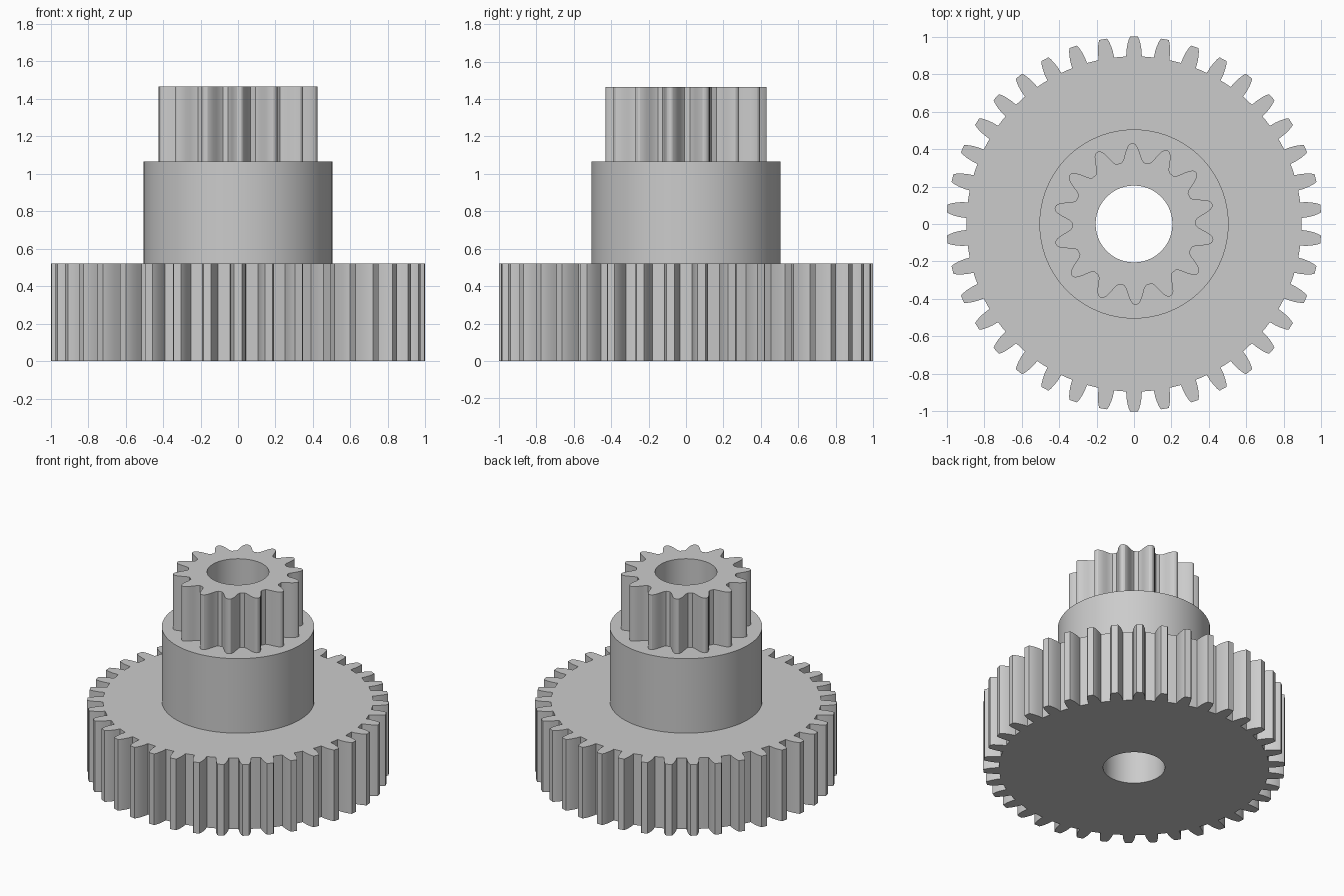
import bpy, bmesh
from math import sin, cos, pi, radians

cube = bpy.data.objects.get("Cube")
if cube:
    bpy.data.objects.remove(cube, do_unlink=True)

grey = bpy.data.materials.new("plain grey")
grey.use_nodes = True
colour = (0.6, 0.6, 0.6, 1)
grey.diffuse_color = colour
grey.node_tree.nodes["Principled BSDF"].inputs["Base Color"].default_value = colour


def circle(radius, count=96):
    return [(radius * cos(2 * pi * i / count), radius * sin(2 * pi * i / count))
            for i in range(count)]


def gear(teeth, flank, start):
    """Outline from one flank given as (radius, half width) from root to tip."""
    half = [(r, w / r) for r, w in flank]
    tooth = [(r, -a) for r, a in half] + [(r, a) for r, a in reversed(half)]
    tooth.append((flank[0][0], pi / teeth))  # middle of the gap
    return [(r * cos(start + 2 * pi * i / teeth + a), r * sin(start + 2 * pi * i / teeth + a))
            for i in range(teeth) for r, a in tooth]


def ring(bm, outline, z):
    return [bm.verts.new((x, y, z)) for x, y in outline]


def wall(bm, low, high, inward=False):
    for i in range(len(low)):
        j = (i + 1) % len(low)
        quad = [low[i], low[j], high[j], high[i]]
        bm.faces.new(quad[::-1] if inward else quad)


def cap(bm, outer, inner, up):
    edges = []
    for loop in (outer, inner):
        for a, b in zip(loop, loop[1:] + loop[:1]):
            edges.append(bm.edges.get((a, b)) or bm.edges.new((a, b)))
    result = bmesh.ops.triangle_fill(bm, use_beauty=True, edges=edges, normal=(0, 0, up))
    for face in result["geom"]:
        if isinstance(face, bmesh.types.BMFace):
            face.normal_update()
            if face.normal.z * up < 0:
                face.normal_flip()


def part(name, outline, z0, z1, top_hole=None, bottom_hole=None, inward=False):
    bm = bmesh.new()
    low, high = ring(bm, outline, z0), ring(bm, outline, z1)
    wall(bm, low, high, inward)
    if top_hole:
        cap(bm, high, ring(bm, top_hole, z1), 1)
    if bottom_hole:
        cap(bm, low, ring(bm, bottom_hole, z0), -1)
    mesh = bpy.data.meshes.new(name)
    bm.to_mesh(mesh)
    bm.free()
    mesh.materials.append(grey)
    obj = bpy.data.objects.new(name, mesh)
    bpy.context.collection.objects.link(obj)
    bpy.ops.object.select_all(action="DESELECT")
    obj.select_set(True)
    bpy.context.view_layer.objects.active = obj
    bpy.ops.object.shade_smooth_by_angle(angle=radians(25))


# Outlines
wheel = gear(38, [(0.895, 0.042), (0.93, 0.040), (0.96, 0.035), (0.985, 0.028), (1.0, 0.021)],
             radians(90))
pinion = gear(14, [(0.332, 0.060), (0.345, 0.050), (0.37, 0.042), (0.395, 0.034),
                   (0.415, 0.025), (0.427, 0.015), (0.431, 0.006)], radians(91.2))
hub = circle(0.505)
bore = circle(0.205)

# Stacked parts sharing one through hole
part("large_gear", wheel, 0, 0.52, top_hole=hub, bottom_hole=bore)
part("hub", hub, 0.52, 1.065, top_hole=pinion)
part("small_gear", pinion, 1.065, 1.465, top_hole=bore)
part("bore", bore, 0, 1.465, inward=True)
